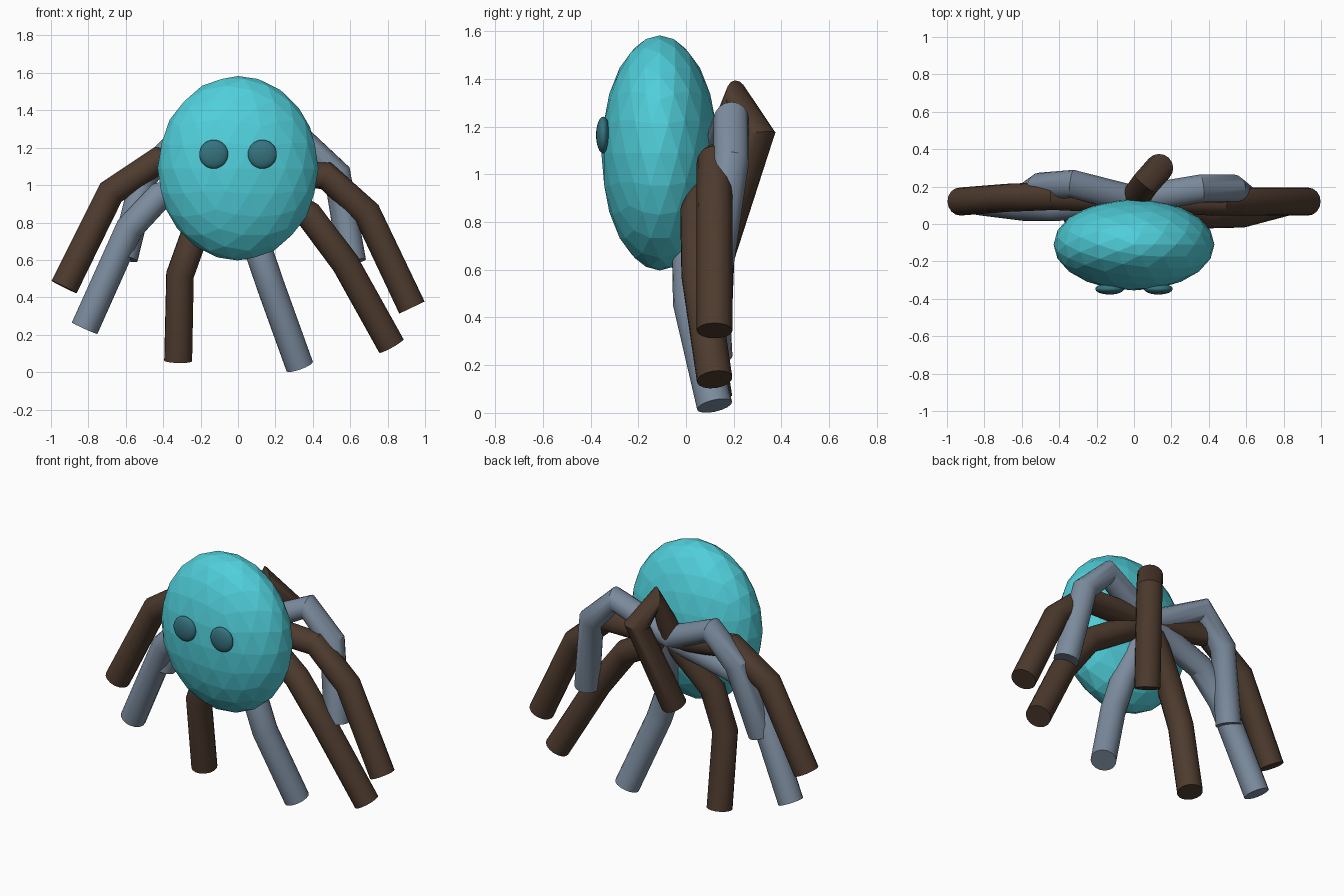
import bpy
import math

if "Cube" in bpy.data.objects:
    bpy.data.objects.remove(bpy.data.objects["Cube"])


def material(name, rgb):
    m = bpy.data.materials.new(name)
    m.diffuse_color = (*rgb, 1)
    m.use_nodes = True
    m.node_tree.nodes["Principled BSDF"].inputs["Base Color"].default_value = m.diffuse_color
    return m


teal = material("teal", (0.08, 0.62, 0.70))
dark_teal = material("dark_teal", (0.035, 0.17, 0.21))
brown = material("brown", (0.075, 0.043, 0.027))
slate = material("slate", (0.20, 0.26, 0.34))


def finish(ob, name, mat):
    ob.name = name
    ob.data.materials.clear()
    ob.data.materials.append(mat)


def leg(name, mat, points, radius=0.075):
    """Round tube of constant thickness along a bent path, with flat ends."""
    curve = bpy.data.curves.new(name, 'CURVE')
    curve.dimensions = '3D'
    curve.bevel_depth = radius
    curve.bevel_resolution = 6
    curve.use_fill_caps = True
    spline = curve.splines.new('POLY')
    spline.points.add(len(points) - 1)
    for p, co in zip(spline.points, points):
        p.co = (*co, 1)
    ob = bpy.data.objects.new(name, curve)
    bpy.context.collection.objects.link(ob)
    bpy.ops.object.select_all(action='DESELECT')
    ob.select_set(True)
    bpy.context.view_layer.objects.active = ob
    bpy.ops.object.convert(target='MESH')
    ob = bpy.context.object
    finish(ob, name, mat)
    bpy.ops.object.shade_smooth_by_angle(angle=math.radians(30))


# Faceted egg-shaped body
bpy.ops.mesh.primitive_ico_sphere_add(subdivisions=3, radius=1, location=(0, -0.11, 1.09))
body = bpy.context.object
body.scale = (0.43, 0.245, 0.493)
finish(body, "body", teal)

# Flattened eyes
for side, x in (("left", -0.13), ("right", 0.13)):
    bpy.ops.mesh.primitive_uv_sphere_add(segments=32, ring_count=16, radius=1,
                                         location=(x, -0.347, 1.165))
    eye = bpy.context.object
    eye.scale = (0.077, 0.03, 0.077)
    finish(eye, side + "_eye", dark_teal)
    bpy.ops.object.shade_smooth()

# Nine bent legs fanning out from one hub behind the body
hub = (0, 0.13, 1.06)
legs = [
    ("left_upper_leg", brown, (-0.43, 0.15, 1.13), (-0.68, 0.14, 0.96), (-0.93, 0.12, 0.455)),
    ("left_middle_leg", slate, (-0.42, 0.09, 0.94), (-0.58, 0.09, 0.77), (-0.82, 0.12, 0.235)),
    ("left_lower_leg", brown, (-0.22, 0.05, 0.77), (-0.31, 0.05, 0.52), (-0.32, 0.12, 0.06)),
    ("right_lower_leg", slate, (0.10, 0.015, 0.68), (0.175, 0.02, 0.46), (0.33, 0.12, 0.03)),
    ("right_middle_leg", brown, (0.38, 0.05, 0.84), (0.575, 0.055, 0.58), (0.82, 0.12, 0.14)),
    ("right_upper_leg", brown, (0.47, 0.12, 1.05), (0.69, 0.12, 0.85), (0.93, 0.12, 0.345)),
    ("right_rear_leg", slate, (0.36, 0.19, 1.23), (0.53, 0.19, 1.06), (0.61, 0.12, 0.59)),
    ("left_rear_leg", slate, (-0.33, 0.215, 1.23), (-0.50, 0.20, 1.05), (-0.61, 0.12, 0.61)),
    ("back_leg", brown, (0.06, 0.215, 1.32), (0.135, 0.30, 1.17), (0.0, 0.12, 0.63)),
]
for name, mat, *path in legs:
    leg(name, mat, [hub] + path)
